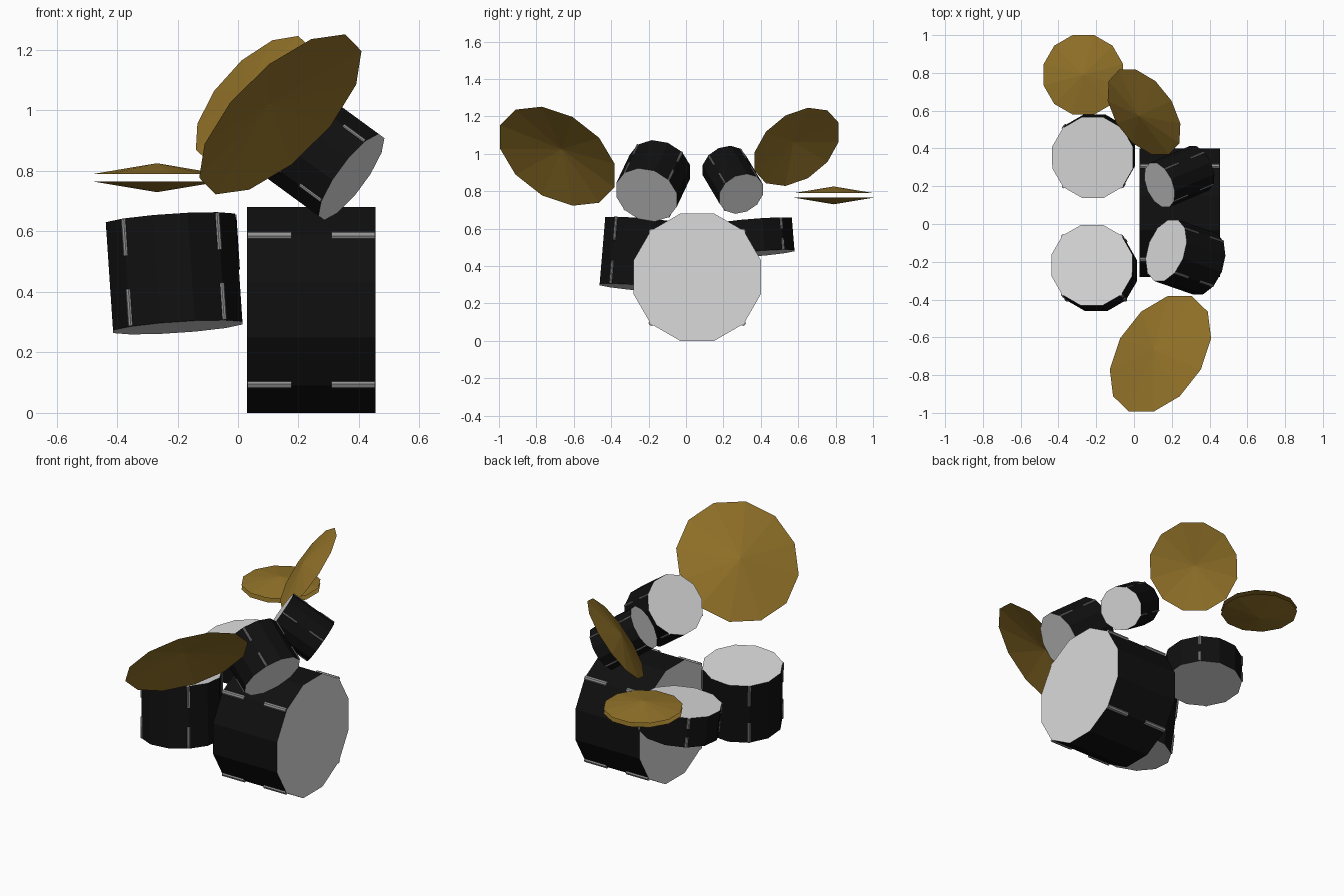
import bpy, bmesh, math
from mathutils import Vector, Matrix

cube = bpy.data.objects.get("Cube")
if cube:
    bpy.data.objects.remove(cube, do_unlink=True)

SIDES = 12


def material(name, rgb, rough=0.5):
    m = bpy.data.materials.new(name)
    m.use_nodes = True
    m.diffuse_color = (*rgb, 1)
    bsdf = next(n for n in m.node_tree.nodes if n.type == 'BSDF_PRINCIPLED')
    bsdf.inputs["Base Color"].default_value = (*rgb, 1)
    bsdf.inputs["Roughness"].default_value = rough
    return m


shell_black = material("shell black", (0.005, 0.005, 0.005))
head_white = material("drum head white", (0.7, 0.7, 0.7))
lug_grey = material("lug grey", (0.28, 0.28, 0.28))
brass = material("cymbal brass", (0.29, 0.17, 0.022))


def frame(origin, axis):
    """Local z runs along the axis, local x stays as close to world y as it can."""
    w = Vector(axis).normalized()
    y = Vector((0, 1, 0))
    u = (y - w * y.dot(w)).normalized()
    v = w.cross(u)
    rot = Matrix((u, v, w)).transposed().to_4x4()
    return Matrix.Translation(origin) @ rot


def finish(name, bm, mats, matrix):
    bmesh.ops.recalc_face_normals(bm, faces=bm.faces)
    mesh = bpy.data.meshes.new(name)
    bm.to_mesh(mesh)
    bm.free()
    for m in mats:
        mesh.materials.append(m)
    ob = bpy.data.objects.new(name, mesh)
    ob.matrix_world = matrix
    bpy.context.collection.objects.link(ob)
    return ob


def add_drum(name, bottom, top, radius):
    bottom, top = Vector(bottom), Vector(top)
    length = (top - bottom).length
    place = frame((bottom + top) / 2, top - bottom)
    turn = Matrix.Rotation(math.pi / SIDES, 4, 'Z')

    # Shell with a head at each end
    bm = bmesh.new()
    bmesh.ops.create_cone(bm, cap_ends=True, segments=SIDES, radius1=radius,
                          radius2=radius, depth=length, matrix=turn)
    for f in bm.faces:
        f.material_index = 1 if abs(f.normal.z) > 0.9 else 0
    finish(name, bm, [shell_black, head_white], place)

    # Four pairs of lugs along the shell
    bm = bmesh.new()
    lug = length * 0.34
    for k in range(4):
        spin = Matrix.Rotation(math.pi / 4 + k * math.pi / 2, 4, 'Z')
        for side in (-1, 1):
            shift = Matrix.Translation((radius * 0.985, 0, side * (length / 2 - lug / 2 - 0.002)))
            bmesh.ops.create_cone(bm, cap_ends=True, segments=8, radius1=radius * 0.042,
                                  radius2=radius * 0.042, depth=lug, matrix=spin @ shift)
    finish(name + "_lugs", bm, [lug_grey], place)


def add_cymbal(name, centre, axis, radius):
    # Shallow open cone, its rim lying at the centre point
    height = radius * 0.162
    bm = bmesh.new()
    rim = bmesh.ops.create_circle(bm, segments=SIDES, radius=radius,
                                  matrix=Matrix.Rotation(math.pi / SIDES, 4, 'Z'))["verts"]
    apex = bm.verts.new((0, 0, height))
    for i, v in enumerate(rim):
        bm.faces.new((v, rim[(i + 1) % SIDES], apex))
    finish(name, bm, [brass], frame(centre, axis))


# Drums
add_drum("bass_drum", (0.03, 0.06, 0.34), (0.455, 0.06, 0.34), 0.352)
add_drum("floor_tom", (-0.199, -0.248, 0.283), (-0.223, -0.218, 0.64), 0.222)
add_drum("snare_drum", (-0.208, 0.366, 0.465), (-0.219, 0.352, 0.638), 0.222)
add_drum("large_rack_tom", (0.375, -0.211, 0.78), (0.17, -0.14, 0.93), 0.174)
add_drum("small_rack_tom", (0.345, 0.295, 0.786), (0.135, 0.206, 0.936), 0.128)

# Cymbals
add_cymbal("crash_cymbal", (0.053, 0.592, 1.037), (-0.66, -0.46, 0.593), 0.262)
add_cymbal("ride_cymbal", (0.14, -0.688, 0.987), (-0.634, 0.427, 0.645), 0.35)
add_cymbal("hi_hat_top", (-0.268, 0.79, 0.79), (0, 0, 1), 0.218)
add_cymbal("hi_hat_bottom", (-0.268, 0.79, 0.765), (0, 0, -1), 0.218)
